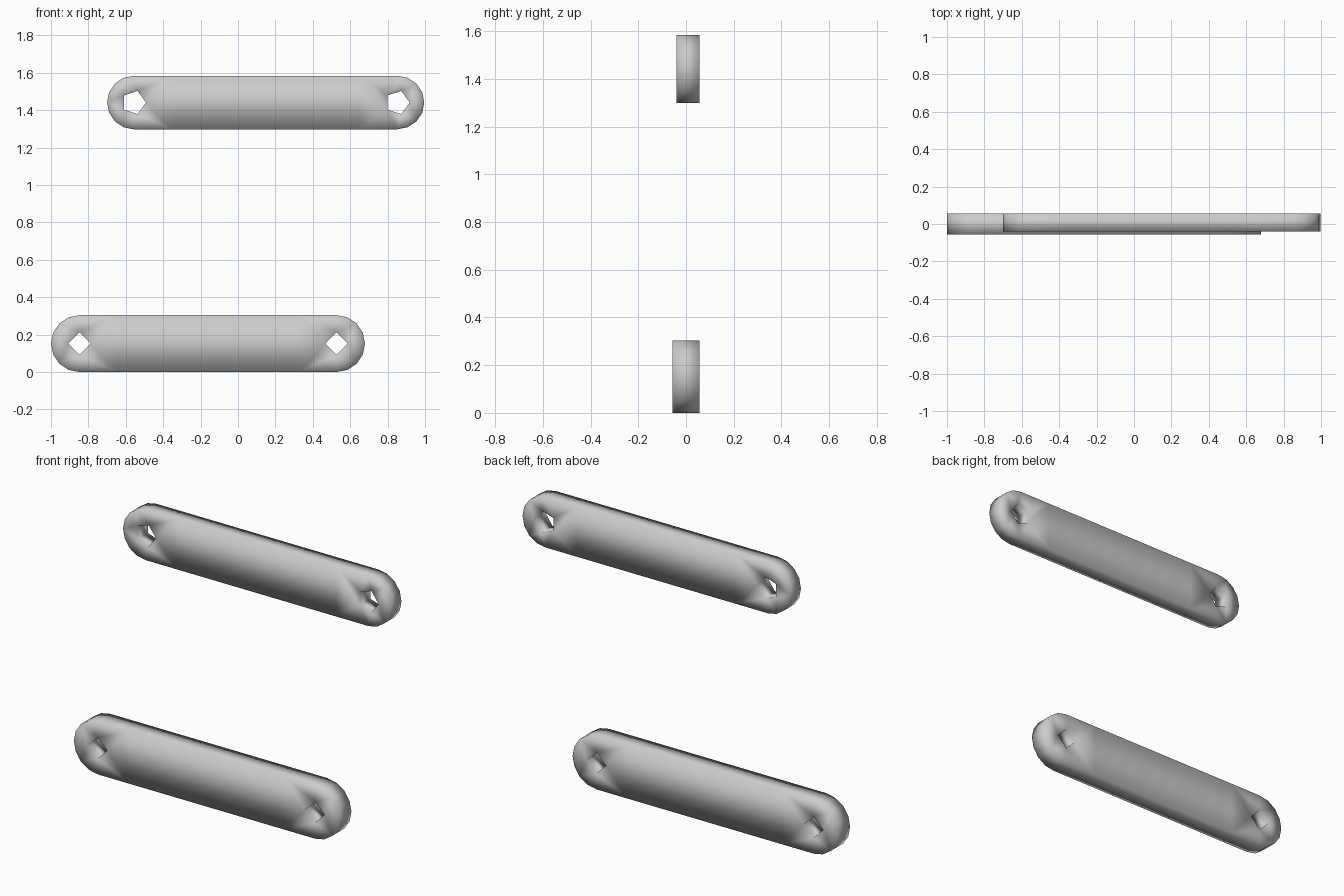
import bpy, bmesh
from math import cos, sin, pi

if "Cube" in bpy.data.objects:
    bpy.data.objects.remove(bpy.data.objects["Cube"])


def arc(cx, cz, r, start, sweep, n, closed=False):
    count = n if closed else n + 1
    return [(cx + r * cos(start + sweep * i / n), cz + r * sin(start + sweep * i / n))
            for i in range(count)]


def link_bar(name, x0, x1, cz, r, y0, y1, hole_r, hole_sides, cap=8, spans=7):
    bm = bmesh.new()

    def loop(points):
        vs = [bm.verts.new((x, y0, z)) for x, z in points]
        return [bm.edges.new((vs[i], vs[(i + 1) % len(vs)])) for i in range(len(vs))]

    # Rounded outline with evenly divided long sides
    steps = [x0 + (x1 - x0) * i / spans for i in range(1, spans)]
    outline = arc(x1, cz, r, -pi / 2, pi, cap)
    outline += [(x, cz + r) for x in reversed(steps)]
    outline += arc(x0, cz, r, pi / 2, pi, cap)
    outline += [(x, cz - r) for x in steps]
    edges = loop(outline)
    # Pin holes at both ends
    for x in (x0, x1):
        edges += loop(arc(x, cz, hole_r, 0, 2 * pi, hole_sides, True))
    bmesh.ops.triangle_fill(bm, edges=edges, use_beauty=True, use_dissolve=False)
    # Thickness
    res = bmesh.ops.extrude_face_region(bm, geom=bm.faces[:], use_keep_orig=True)
    moved = [g for g in res["geom"] if isinstance(g, bmesh.types.BMVert)]
    bmesh.ops.translate(bm, verts=moved, vec=(0, y1 - y0, 0))
    bmesh.ops.recalc_face_normals(bm, faces=bm.faces[:])
    for f in bm.faces:
        f.smooth = True
    mesh = bpy.data.meshes.new(name)
    bm.to_mesh(mesh)
    bm.free()
    obj = bpy.data.objects.new(name, mesh)
    bpy.context.collection.objects.link(obj)
    return obj


# Two separate link bars, one above the other
link_bar("upper_link", -0.557, 0.853, 1.441, 0.143, -0.04, 0.056, 0.065, 5)
link_bar("lower_link", -0.848, 0.527, 0.152, 0.152, -0.056, 0.056, 0.06, 4)
